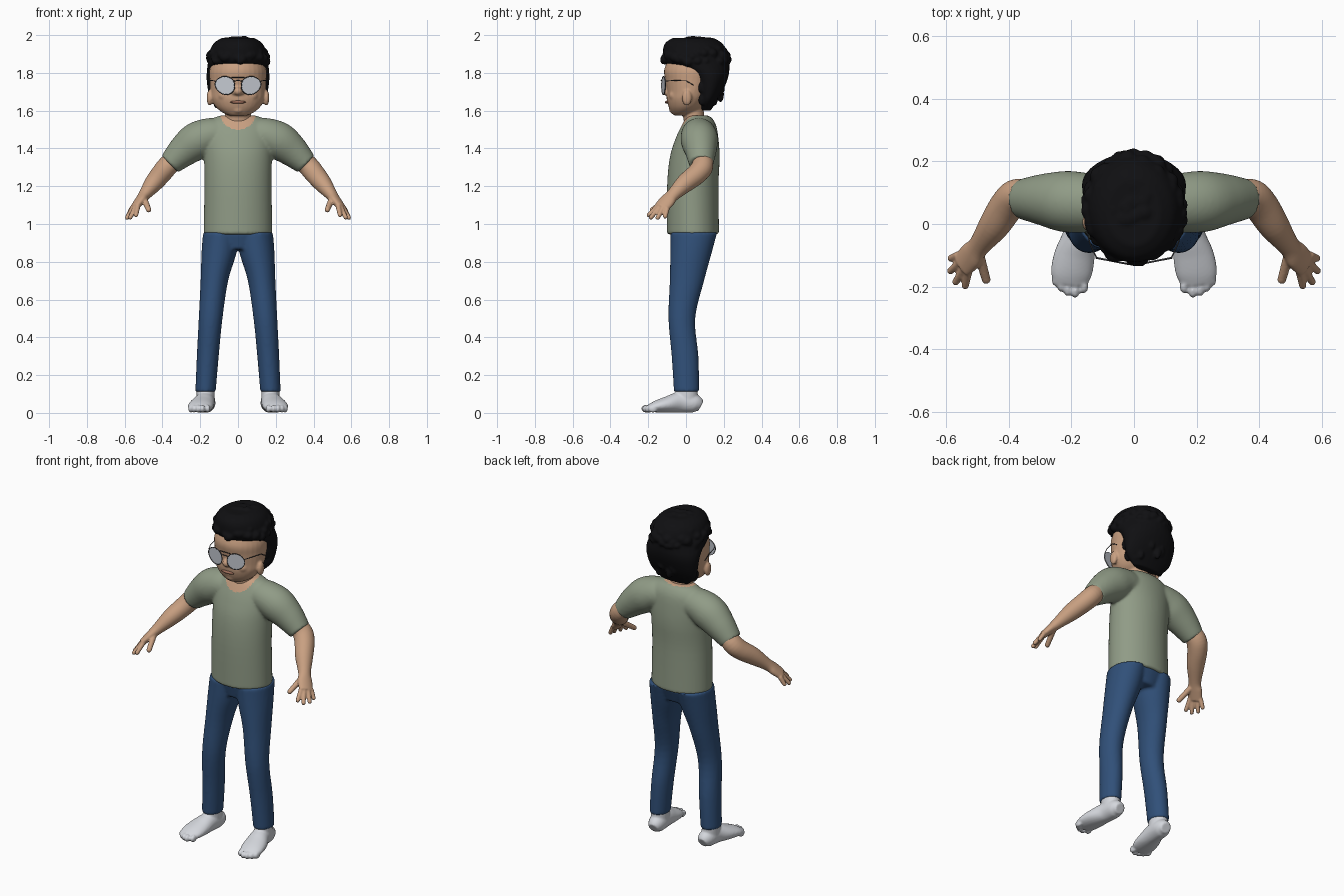
import bpy, bmesh, math, random
from mathutils import Vector, Matrix

cube = bpy.data.objects.get("Cube")
if cube:
    bpy.data.objects.remove(cube)
random.seed(4)


def material(name, rgb, rough=0.7):
    m = bpy.data.materials.new(name)
    m.use_nodes = True
    node = m.node_tree.nodes["Principled BSDF"]
    node.inputs["Base Color"].default_value = (*rgb, 1)
    node.inputs["Roughness"].default_value = rough
    m.diffuse_color = (*rgb, 1)
    return m


SKIN = material("skin", (0.58, 0.35, 0.22))
SHIRT = material("sage_shirt", (0.28, 0.33, 0.24))
DENIM = material("blue_denim", (0.03, 0.08, 0.19))
HAIR = material("black_hair", (0.005, 0.005, 0.006))
WHITE = material("pale_grey", (0.66, 0.68, 0.72))
LENS = material("lens_grey", (0.55, 0.58, 0.63), 0.3)
WIRE = material("dark_wire", (0.06, 0.06, 0.065), 0.4)
LIP = material("lip_brown", (0.33, 0.15, 0.1))


def smooth_rings(rings, steps=5):
    """Catmull-Rom interpolation through the ring values."""
    pts = [rings[0]] + list(rings) + [rings[-1]]
    out = []
    for p0, p1, p2, p3 in zip(pts, pts[1:], pts[2:], pts[3:]):
        for k in range(steps):
            t = k / steps
            out.append([b + 0.5 * t * (c - a + t * (2*a - 5*b + 4*c - d + t * (3*(b - c) + d - a)))
                        for a, b, c, d in zip(p0, p1, p2, p3)])
    return out + [list(rings[-1])]


def loft(bm, rings, side=(1, 0, 0), flat=False, seg=32):
    """Skin elliptical rings (x, y, z, radius along side, other radius)."""
    rings = smooth_rings(rings)
    centres = [Vector(r[:3]) for r in rings]
    loops = []
    for i, r in enumerate(rings):
        t = centres[min(i + 1, len(rings) - 1)] - centres[max(i - 1, 0)]
        t = Vector((0, 0, 1)) if flat else t.normalized()
        u = Vector(side)
        u = (u - t * u.dot(t)).normalized()
        v = t.cross(u)
        angles = [2 * math.pi * k / seg for k in range(seg)]
        loops.append([bm.verts.new(centres[i] + u * r[3] * math.cos(a) + v * r[4] * math.sin(a))
                      for a in angles])
    for a, b in zip(loops, loops[1:]):
        for k in range(seg):
            n = (k + 1) % seg
            bm.faces.new((a[k], a[n], b[n], b[k]))
    bm.faces.new(loops[0][::-1])
    bm.faces.new(loops[-1])


def ball(bm, loc, radii):
    mat = Matrix.Translation(loc) @ Matrix.Diagonal((*radii, 1))
    bmesh.ops.create_uvsphere(bm, u_segments=16, v_segments=10, radius=1, matrix=mat)


def finger(bm, base, tip, r):
    loft(bm, [(*base, r, r), (*tip, r * 0.85, r * 0.85)], (0.1, -0.2, 1), seg=12)
    ball(bm, tip, (r * 0.85,) * 3)


def finish(name, bm, mat, voxel=None, relax=4):
    """Make an object; with a voxel size, fuse overlapping shapes into one skin."""
    bmesh.ops.recalc_face_normals(bm, faces=bm.faces)
    mesh = bpy.data.meshes.new(name)
    bm.to_mesh(mesh)
    bm.free()
    ob = bpy.data.objects.new(name, mesh)
    bpy.context.collection.objects.link(ob)
    if voxel:
        rem = ob.modifiers.new("fuse", 'REMESH')
        rem.mode, rem.voxel_size = 'VOXEL', voxel
        sm = ob.modifiers.new("relax", 'SMOOTH')
        sm.factor, sm.iterations = 0.5, relax
        dg = bpy.context.evaluated_depsgraph_get()
        fused = bpy.data.meshes.new_from_object(ob.evaluated_get(dg))
        ob.modifiers.clear()
        ob.data = fused
        bpy.data.meshes.remove(mesh)
        fused.name = name
    ob.data.materials.clear()
    ob.data.materials.append(mat)
    ob.data.polygons.foreach_set("use_smooth", [True] * len(ob.data.polygons))
    return ob


def mirror_copy(ob):
    twin = ob.copy()
    twin.data = ob.data.copy()
    twin.name = twin.data.name = ob.name.replace("left", "right")
    twin.data.transform(Matrix.Scale(-1, 4, (1, 0, 0)))
    twin.data.flip_normals()
    bpy.context.collection.objects.link(twin)


# Shirt: body and both sleeves fused, with the open neck painted as skin
bm = bmesh.new()
loft(bm, [(0, .037, .945, .182, .138), (0, .036, 1.2, .178, .136), (0, .046, 1.35, .18, .132),
          (0, .058, 1.45, .185, .114), (0, .068, 1.52, .175, .092), (0, .068, 1.56, .13, .07),
          (0, .065, 1.575, .09, .05)], flat=True, seg=48)
for s in (1, -1):
    loft(bm, [(s*.08, .068, 1.475, .085, .085), (s*.15, .068, 1.468, .095, .093),
              (s*.22, .072, 1.438, .098, .1), (s*.29, .078, 1.385, .083, .085),
              (s*.36, .08, 1.318, .064, .062)], (0, 1, 0))
shirt = finish("shirt", bm, SHIRT, 0.008, 6)
shirt.data.materials.append(SKIN)
for f in shirt.data.polygons:
    x, y, z = f.center
    front = y < .06 and (x / .092) ** 2 + ((z - 1.58) / .08) ** 2 < 1
    top = z > 1.54 and (x / .092) ** 2 + ((y - .06) / .06) ** 2 < 1
    f.material_index = int(front or top)

# Trousers: two legs and a hip block
bm = bmesh.new()
for s in (1, -1):
    loft(bm, [(s*.172, .003, .11, .054, .067), (s*.16, -.005, .3, .058, .071),
              (s*.145, -.022, .5, .063, .071), (s*.125, .005, .7, .073, .091),
              (s*.1, .027, .85, .093, .11), (s*.09, .042, .955, .095, .123)], flat=True)
loft(bm, [(0, .035, .865, .12, .095), (0, .042, .955, .183, .122)], flat=True)
finish("trousers", bm, DENIM, 0.009)

# Feet with toes
bm = bmesh.new()
loft(bm, [(.165, .078, .036, .03, .03), (.167, .045, .05, .047, .049), (.174, -.03, .056, .052, .055),
          (.19, -.1, .044, .065, .043), (.2, -.155, .034, .066, .032), (.203, -.19, .026, .055, .022)])
loft(bm, [(.17, .003, .04, .048, .06), (.172, .003, .15, .048, .058)], flat=True)
for x, y in ((.16, -.198), (.188, -.212), (.212, -.207), (.233, -.193), (.25, -.175)):
    ball(bm, (x, y, .022), (.014, .025, .021))
mirror_copy(finish("left_foot", bm, WHITE, 0.006, 3))

# Arms with hand, fingers and thumb
bm = bmesh.new()
loft(bm, [(.31, .078, 1.37, .05, .05), (.37, .088, 1.31, .057, .055), (.405, .06, 1.268, .056, .054),
          (.448, -.005, 1.215, .05, .048), (.496, -.07, 1.153, .036, .031),
          (.52, -.1, 1.122, .044, .025), (.55, -.132, 1.085, .042, .019)], (-.35, -.9, .15))
for base, tip in (((.53, -.15, 1.095), (.54, -.198, 1.047)), ((.543, -.14, 1.09), (.57, -.185, 1.035)),
                  ((.556, -.122, 1.085), (.587, -.15, 1.033)), ((.562, -.1, 1.082), (.585, -.11, 1.04))):
    finger(bm, base, tip, 0.014)
finger(bm, (.495, -.1, 1.13), (.473, -.178, 1.075), 0.017)
mirror_copy(finish("left_arm", bm, SKIN, 0.005, 3))

# Head with neck, nose, chin, cheeks and ears
bm = bmesh.new()
loft(bm, [(0, .055, 1.5, .085, .06), (0, .042, 1.56, .07, .056), (0, .03, 1.66, .066, .06)], flat=True)
loft(bm, [(0, -.025, 1.575, .05, .04), (0, -.012, 1.592, .085, .066), (0, .0, 1.62, .118, .092),
          (0, .01, 1.66, .14, .112), (0, .02, 1.7, .147, .122), (0, .03, 1.76, .15, .14),
          (0, .04, 1.82, .15, .155), (0, .05, 1.9, .12, .13)], flat=True)
ball(bm, (0, -.108, 1.703), (.024, .024, .022))
ball(bm, (0, -.062, 1.605), (.035, .028, .022))
for s in (1, -1):
    ball(bm, (s*.02, -.1, 1.695), (.014, .014, .012))
    ball(bm, (s*.07, -.06, 1.68), (.035, .03, .03))
    ball(bm, (s*.15, .005, 1.668), (.016, .026, .042))
finish("head", bm, SKIN, 0.006, 4)

# Mouth
bm = bmesh.new()
ball(bm, (0, -.1, 1.645), (.042, .012, .008))
finish("mouth", bm, LIP)

# Hair: a cap that sweeps down the back, covered in short curls
bm = bmesh.new()
cap = [(1.6, .085, .13, .09), (1.65, .065, .163, .142), (1.7, .055, .193, .158), (1.76, .035, .218, .166),
       (1.8, 0, .228, .166), (1.83, -.06, .23, .163), (1.86, -.115, .228, .158),
       (1.92, -.122, .215, .148), (1.96, -.108, .188, .125), (1.985, -.07, .145, .085)]
loft(bm, [(0, (a + b) / 2, z, rx, (b - a) / 2) for z, a, b, rx in cap], flat=True)
for i in range(150):
    z = random.uniform(0.02, 1)
    a = i * 2.4
    q = math.sqrt(1 - z * z)
    r = random.uniform(.02, .032)
    ball(bm, (q * math.cos(a) * .147, .052 + q * math.sin(a) * .165, 1.855 + z * .118),
         (r, r, r * 0.85))
for i in range(50):
    z = random.uniform(1.64, 1.85)
    a = random.uniform(.1, math.pi - .1)
    w = .75 + .25 * (z - 1.64) / .21
    ball(bm, (math.cos(a) * .152 * w, .06 + math.sin(a) * .155 * w, z), (.018, .018, .034))
finish("hair", bm, HAIR, 0.007, 1)

# Glasses: teardrop lenses with wire rims, a double bridge and temples
tilt = Matrix.Translation((.07, -.119, 1.737)) @ Matrix.Rotation(math.radians(11), 4, 'Z')
outline = []
for k in range(32):
    a = 2 * math.pi * k / 32
    x, z = math.cos(a), math.sin(a)
    outline.append(tilt @ Vector((x * .053 + .008 * min(z, 0), 0, z * (.052 if z < 0 else .044))))
bm = bmesh.new()
face = bm.faces.new([bm.verts.new(p) for p in outline])
ext = bmesh.ops.extrude_face_region(bm, geom=[face])
bmesh.ops.translate(bm, vec=(0, .004, 0), verts=[v for v in ext["geom"] if isinstance(v, bmesh.types.BMVert)])
lens = finish("left_lens", bm, LENS)
lens.data.polygons.foreach_set("use_smooth", [False] * len(lens.data.polygons))
mirror_copy(lens)


def flip(points):
    return [Vector((-p[0], p[1], p[2])) for p in points]


temple = [(.12, -.108, 1.757), (.142, -.06, 1.76), (.155, .0, 1.758), (.156, .04, 1.735)]
wires = [(outline, True), (flip(outline), True), (temple, False), (flip(temple), False),
         ([(-.02, -.128, 1.757), (0, -.132, 1.76), (.02, -.128, 1.757)], False),
         ([(-.035, -.126, 1.776), (.035, -.126, 1.776)], False)]
curve = bpy.data.curves.new("glasses_frame", 'CURVE')
curve.dimensions = '3D'
curve.bevel_depth = 0.0022
curve.bevel_resolution = 2
curve.use_fill_caps = True
for points, closed in wires:
    spline = curve.splines.new('POLY')
    spline.points.add(len(points) - 1)
    for p, co in zip(spline.points, points):
        p.co = (*co, 1)
    spline.use_cyclic_u = closed
curve.materials.append(WIRE)
bpy.context.collection.objects.link(bpy.data.objects.new("glasses_frame", curve))
